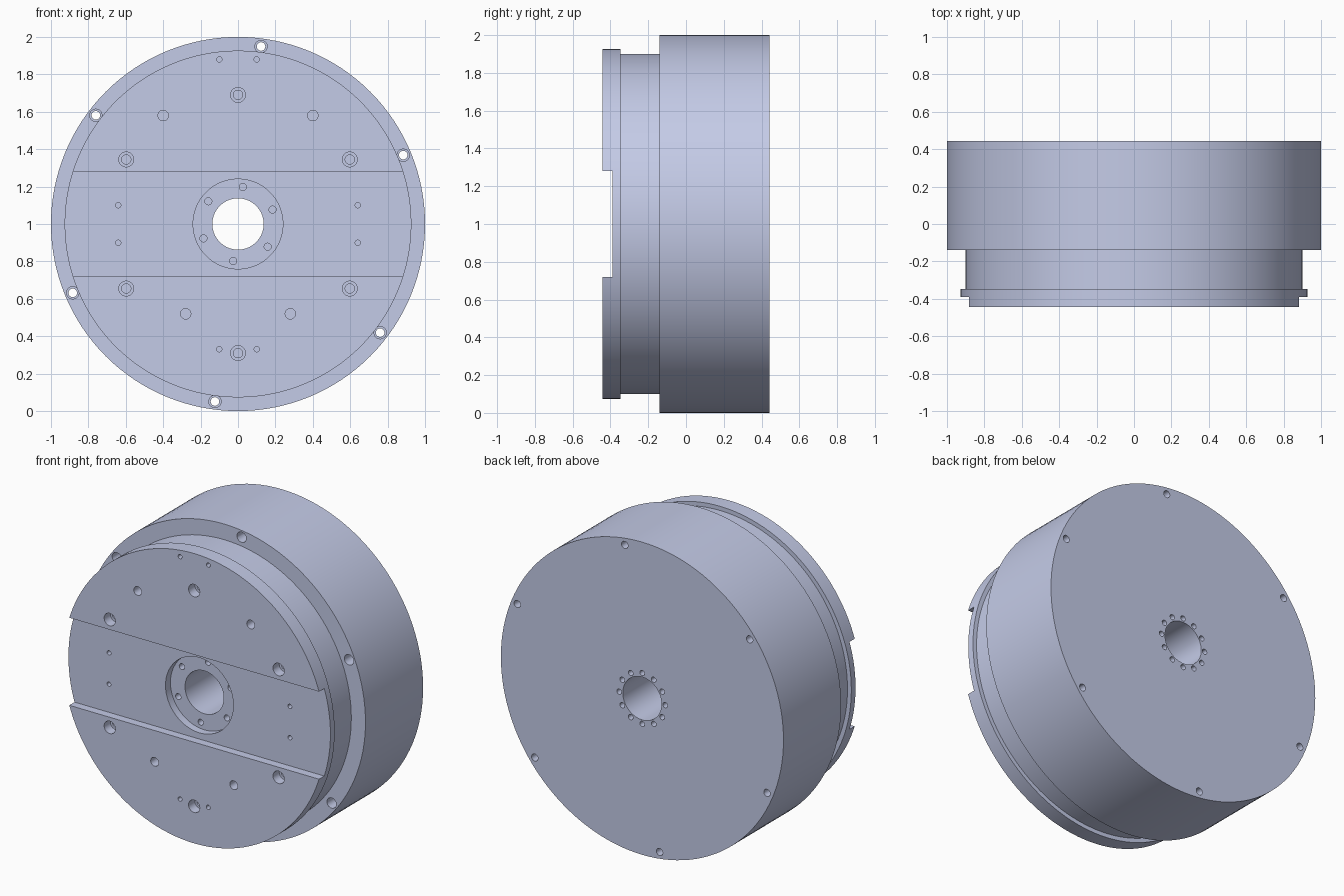
import bpy, bmesh
from math import sin, cos, pi, radians

cube = bpy.data.objects.get("Cube")
if cube:
    bpy.data.objects.remove(cube, do_unlink=True)

FRONT, BACK = -0.443, 0.443
SLOT_FLOOR, HUB_FLOOR, STEP = -0.39, -0.34, -0.14

steel = bpy.data.materials.new("pale_blue_grey")
steel.use_nodes = True
colour = (0.591, 0.638, 0.855, 1)
steel.diffuse_color = colour
steel.node_tree.nodes["Principled BSDF"].inputs["Base Color"].default_value = colour


def make_object(name, bm):
    bmesh.ops.recalc_face_normals(bm, faces=bm.faces)
    mesh = bpy.data.meshes.new(name)
    bm.to_mesh(mesh)
    bm.free()
    mesh.materials.append(steel)
    obj = bpy.data.objects.new(name, mesh)
    bpy.context.collection.objects.link(obj)
    return obj


def add_rings(bm, profile, x, z, sides):
    """Stack of circles along y, given as (radius, y), joined by quads."""
    rings = []
    for r, y in profile:
        rings.append([bm.verts.new((x + r * cos(2 * pi * i / sides), y,
                                    z + r * sin(2 * pi * i / sides)))
                      for i in range(sides)])
    return rings


def bridge(bm, a, b):
    n = len(a)
    for i in range(n):
        bm.faces.new((a[i], a[(i + 1) % n], b[(i + 1) % n], b[i]))


def add_hole(bm, x, z, profile, sides=20):
    """Solid stepped plug used to cut one hole."""
    rings = add_rings(bm, profile, x, z, sides)
    for a, b in zip(rings, rings[1:]):
        bridge(bm, a, b)
    bm.faces.new(rings[0])
    bm.faces.new(rings[-1])


def circle(radius, count, start):
    return [(radius * cos(radians(start) + 2 * pi * i / count),
             1 + radius * sin(radians(start) + 2 * pi * i / count))
            for i in range(count)]


def cut(target, cutter):
    cutter.hide_render = True
    mod = target.modifiers.new("cut", "BOOLEAN")
    mod.operation = "DIFFERENCE"
    mod.solver = "EXACT"
    mod.object = cutter
    bpy.context.view_layer.objects.active = target
    bpy.ops.object.modifier_apply(modifier=mod.name)
    bpy.data.objects.remove(cutter, do_unlink=True)


# Turned body: drum, neck, flange, recessed hub seat and through bore
bm = bmesh.new()
profile = [(1, BACK), (1, STEP), (0.9, STEP), (0.9, -0.347), (0.927, -0.347),
           (0.927, FRONT), (0.24, FRONT), (0.24, HUB_FLOOR),
           (0.137, HUB_FLOOR), (0.137, BACK)]
rings = add_rings(bm, profile, 0, 1, 128)
for a, b in zip(rings, rings[1:] + rings[:1]):
    bridge(bm, a, b)
body = make_object("drum_body", bm)

# Wide slot across the front flange
bm = bmesh.new()
bmesh.ops.create_cube(bm, size=1)
for v in bm.verts:
    v.co = (v.co.x * 3, SLOT_FLOOR - 0.1 + v.co.y * 0.2, 1 + v.co.z * 0.56)
cut(body, make_object("slot_cutter", bm))

# All drilled holes
bm = bmesh.new()
for x, z in circle(0.957, 6, 22.6):        # through bolts in the rim
    add_hole(bm, x, z, [(0.033, STEP - 0.04), (0.033, 0.0), (0.023, 0.0), (0.023, 0.6)])
for x, z in circle(0.69, 6, 30):           # counterbored flange screws
    add_hole(bm, x, z, [(0.04, -0.6), (0.04, -0.38), (0.025, -0.38), (0.025, -0.25)])
for x, z in circle(0.2, 6, 22.6):          # hub seat screws
    add_hole(bm, x, z, [(0.019, HUB_FLOOR - 0.04), (0.019, -0.2)])
for x, z in circle(0.163, 12, 0):          # rear ring of screws round the bore
    add_hole(bm, x, z, [(0.017, 0.3), (0.017, 0.6)])
for side in (-1, 1):
    for x, z, r in ((0.4, 1.58, 0.028), (0.28, 0.52, 0.028),
                    (0.1, 1.88, 0.014), (0.1, 0.33, 0.014),
                    (0.64, 1.1, 0.014), (0.64, 0.9, 0.014)):
        add_hole(bm, side * x, z, [(r, -0.6), (r, -0.3)])
cut(body, make_object("hole_cutter", bm))

bpy.ops.object.select_all(action="DESELECT")
body.select_set(True)
bpy.context.view_layer.objects.active = body
bpy.ops.object.shade_smooth_by_angle(angle=radians(30))
